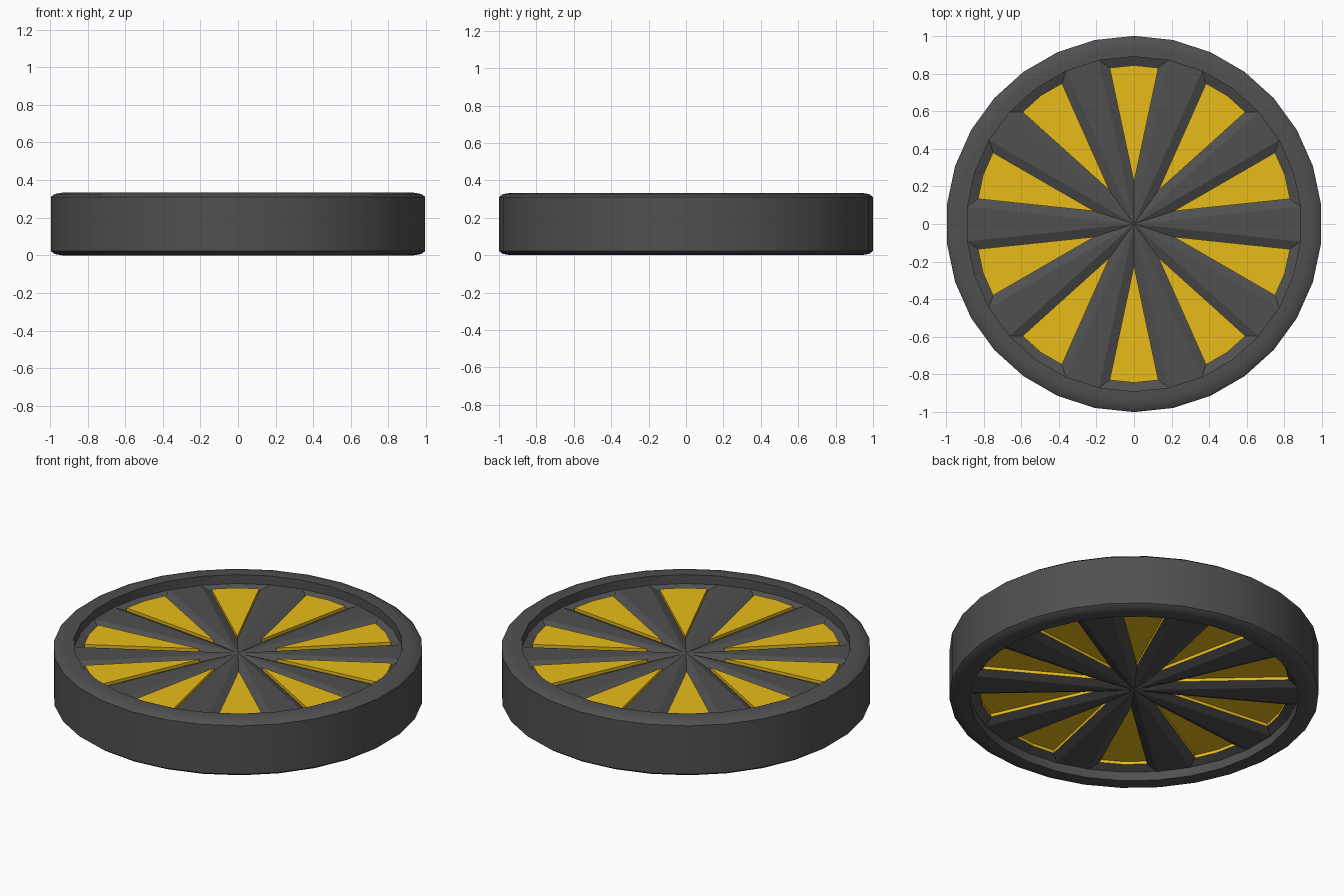
import bpy, bmesh, math
from math import sin, cos, tan, radians

if "Cube" in bpy.data.objects:
    bpy.data.objects.remove(bpy.data.objects["Cube"])

SIDES = 30          # facets round the wheel
R_IN = 0.89         # inner radius of the tyre
INSET = 0.046       # width of the sloped pocket walls
LIFT = 0.018        # step of each coloured panel
H = 0.333           # wheel thickness
FACE = 0.053        # depth of the spoke faces below the rim
FLOOR = 0.075       # depth of the pocket floors below the rim


def material(name, rgb):
    m = bpy.data.materials.new(name)
    m.diffuse_color = (*rgb, 1)
    m.use_nodes = True
    m.node_tree.nodes["Principled BSDF"].inputs["Base Color"].default_value = m.diffuse_color
    return m


def finish(name, bm, mat):
    bmesh.ops.remove_doubles(bm, verts=bm.verts, dist=1e-5)
    mesh = bpy.data.meshes.new(name)
    bm.to_mesh(mesh)
    bm.free()
    mesh.materials.append(mat)
    ob = bpy.data.objects.new(name, mesh)
    bpy.context.collection.objects.link(ob)
    return ob


def face(bm, pts, flip=False):
    if flip:
        pts = pts[::-1]
    bm.faces.new([bm.verts.new(p) for p in pts])


def polar(r, a, z):
    return (r * cos(a), r * sin(a), z)


def at(points, z):
    return [(x, y, z) for x, y in points]


def pocket(mid):
    """Wedge outline and its inset outline, counter-clockwise from the tip."""
    a = radians(12)
    s = radians(6)
    outer = [(0, 0), (R_IN * cos(a), -R_IN * sin(a)), (R_IN, 0),
             (R_IN * cos(a), R_IN * sin(a))]
    edge = R_IN * cos(s) - INSET
    u = (edge + INSET * sin(s) / cos(a)) / (cos(s) + tan(a) * sin(s))
    v = u * tan(a) - INSET / cos(a)
    inner = [(INSET / sin(a), 0), (u, -v), (edge / cos(s), 0), (u, v)]

    def turn(p):
        return (p[0] * cos(mid) - p[1] * sin(mid), p[0] * sin(mid) + p[1] * cos(mid))
    return [turn(p) for p in outer], [turn(p) for p in inner]


dark = material("dark_grey", (0.08, 0.08, 0.08))
yellow = material("yellow", (0.8, 0.5, 0.01))

# Tyre: rounded profile swept round 30 sides, open where the spokes meet it
half = [(R_IN, FACE), (R_IN, 0.0), (0.94, 0.0), (0.98, 0.007), (1.0, 0.022)]
profile = half + [(r, H - z) for r, z in reversed(half)]
bm = bmesh.new()
step = 2 * math.pi / SIDES
for i in range(SIDES):
    a0 = math.pi / 2 + i * step
    a1 = a0 + step
    for (r0, z0), (r1, z1) in zip(profile, profile[1:]):
        face(bm, [polar(r0, a0, z0), polar(r0, a1, z0), polar(r1, a1, z1), polar(r1, a0, z1)])
tyre = finish("tyre", bm, dark)
bpy.context.view_layer.objects.active = tyre
tyre.select_set(True)
bpy.ops.object.shade_smooth_by_angle(angle=radians(40))
tyre.select_set(False)

# Spokes with sloped pocket walls, and the coloured panels, on both faces
spokes = bmesh.new()
panels = bmesh.new()
for z_face, z_floor, flip in ((H - FACE, H - FLOOR, False), (FACE, FLOOR, True)):
    for k in range(10):
        a = radians(36 * k)
        face(spokes, [(0, 0, z_face), polar(R_IN, a - radians(6), z_face),
                      polar(R_IN, a + radians(6), z_face)], flip)
        outer, inner = pocket(a + radians(18))
        o, f, p = at(outer, z_face), at(inner, z_floor), at(inner, z_floor + LIFT)
        face(panels, p, flip)
        for i in range(4):
            j = (i + 1) % 4
            face(spokes, [o[i], o[j], f[j], f[i]], flip)
            face(panels, [f[i], f[j], p[j], p[i]], flip)
finish("spokes", spokes, dark)
finish("spoke_panels", panels, yellow)
